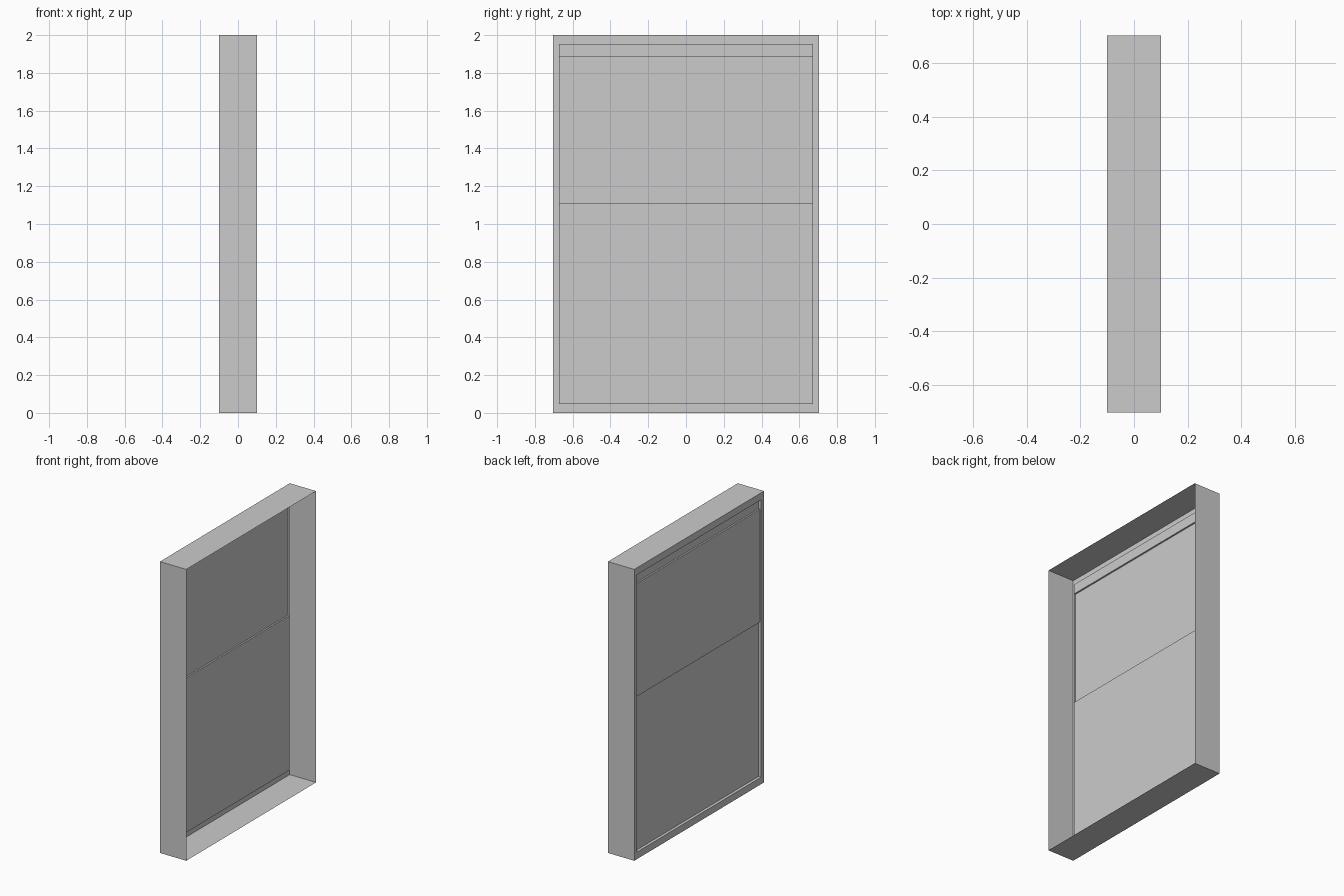
import bpy
import bmesh

if "Cube" in bpy.data.objects:
    bpy.data.objects.remove(bpy.data.objects["Cube"])

HALF_Y, HEIGHT = 0.704, 2.0      # outer size
BACK, OPEN = -0.1, 0.1           # closed back and open front along x
IN_Y, IN_Z0, IN_Z1 = 0.672, 0.048, 1.952
RECESS, PANE = -0.08, -0.091     # depth of inset panel and upper pane
PANE_Z0, PANE_Z1 = 1.11, 1.885


def rect(bm, x, hy, z0, z1):
    """Four corners of a rectangle facing along x."""
    return [bm.verts.new((x, y, z)) for y, z in
            ((-hy, z0), (hy, z0), (hy, z1), (-hy, z1))]


def bridge(bm, a, b, sides=range(4)):
    """Join two rectangles with a strip of quads."""
    for i in sides:
        j = (i + 1) % 4
        bm.faces.new((a[i], a[j], b[j], b[i]))


def finish(bm, name):
    mesh = bpy.data.meshes.new(name)
    bm.to_mesh(mesh)
    bm.free()
    obj = bpy.data.objects.new(name, mesh)
    bpy.context.collection.objects.link(obj)


# Outer casing: thin walls, open towards +x, with a rim around the back
bm = bmesh.new()
front = rect(bm, OPEN, HALF_Y, 0, HEIGHT)
back = rect(bm, BACK, HALF_Y, 0, HEIGHT)
rim = rect(bm, BACK, IN_Y, IN_Z0, IN_Z1)
lip = rect(bm, RECESS, IN_Y, IN_Z0, IN_Z1)
bridge(bm, back, front)
bridge(bm, rim, back)
bridge(bm, lip, rim)
finish(bm, "casing")

# Inset back panel: sheet above and below the upper pane
bm = bmesh.new()
for z0, z1 in ((IN_Z0, PANE_Z0), (PANE_Z1, IN_Z1)):
    bm.faces.new(reversed(rect(bm, RECESS, IN_Y, z0, z1)))
finish(bm, "back_panel")

# Upper pane, stepped back from the panel at its top and bottom edges
bm = bmesh.new()
edge = rect(bm, RECESS, IN_Y, PANE_Z0, PANE_Z1)
pane = rect(bm, PANE, IN_Y, PANE_Z0, PANE_Z1)
bm.faces.new(reversed(pane))
bridge(bm, pane, edge, (0, 2))
finish(bm, "upper_pane")
